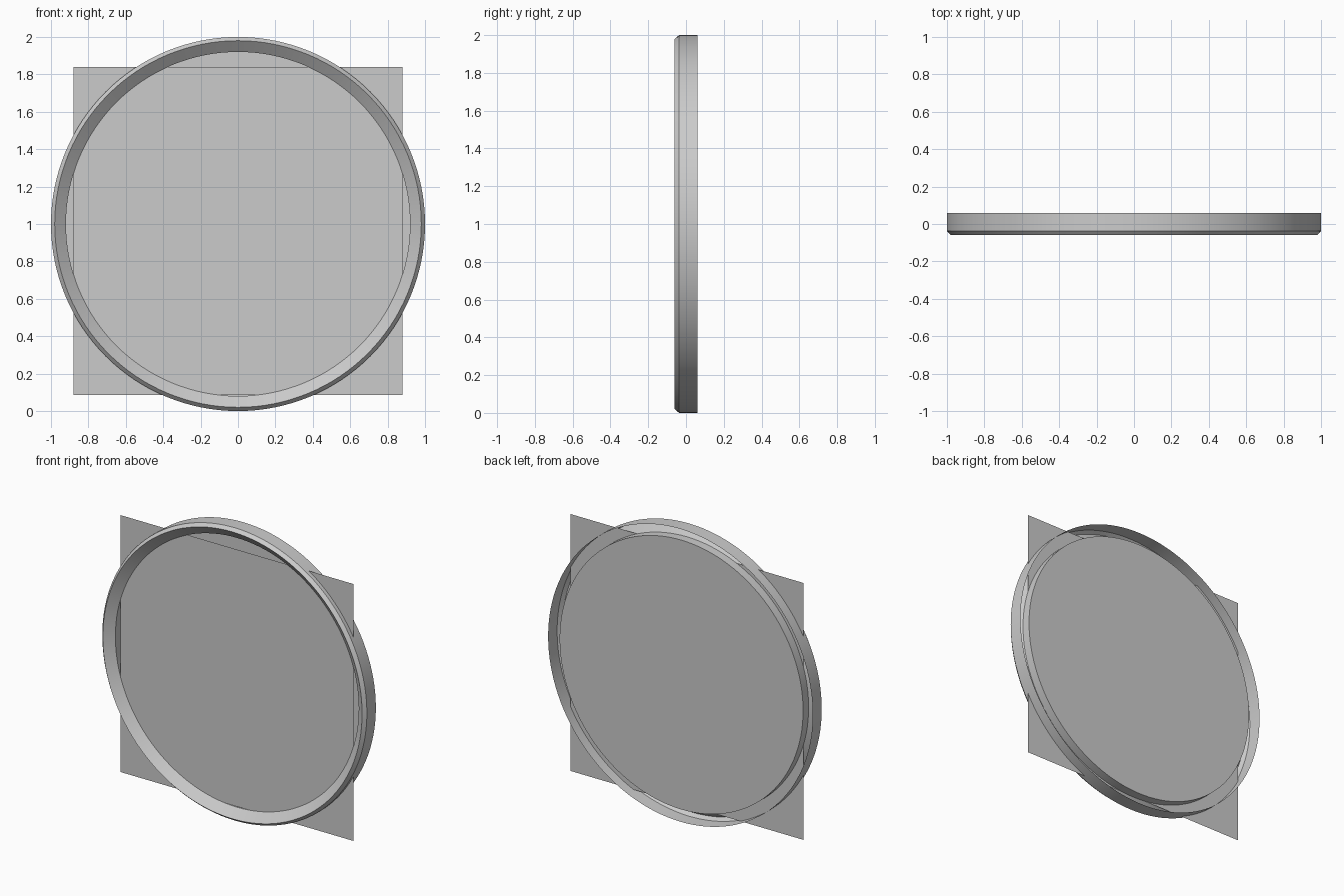
import bpy, bmesh, math

if "Cube" in bpy.data.objects:
    bpy.data.objects.remove(bpy.data.objects["Cube"])

SEGMENTS = 128
CENTRE_Z = 1.0


def new_object(name, bm):
    mesh = bpy.data.meshes.new(name)
    bm.to_mesh(mesh)
    bm.free()
    obj = bpy.data.objects.new(name, mesh)
    bpy.context.collection.objects.link(obj)
    return obj


def lathe(name, profile, cap_last=False):
    """Spin (radius, y) points round the y axis; optionally close the last ring."""
    bm = bmesh.new()
    rings = []
    for r, y in profile:
        rings.append([bm.verts.new((r * math.cos(2 * math.pi * i / SEGMENTS), y,
                                    CENTRE_Z + r * math.sin(2 * math.pi * i / SEGMENTS)))
                      for i in range(SEGMENTS)])
    for a, b in zip(rings, rings[1:]):
        for i in range(SEGMENTS):
            j = (i + 1) % SEGMENTS
            bm.faces.new((a[i], a[j], b[j], b[i]))
    if cap_last:
        bm.faces.new(list(reversed(rings[-1])))
    # Face the front and outside consistently
    for f in bm.faces:
        f.normal_update()
    obj = new_object(name, bm)
    bpy.ops.object.select_all(action='DESELECT')
    obj.select_set(True)
    bpy.context.view_layer.objects.active = obj
    bpy.ops.object.shade_smooth_by_angle(angle=math.radians(20))
    return obj


# Hollow rim: outer wall, chamfer, inward bevel, inner wall and back disc
lathe("round_frame",
      [(1.0, 0.06), (1.0, -0.037), (0.98, -0.06), (0.92, -0.01), (0.92, 0.05)],
      cap_last=True)

# Square face panel whose corners poke out past the rim
bm = bmesh.new()
half, low, high, depth = 0.88, 0.085, 1.84, -0.01
bm.faces.new([bm.verts.new(p) for p in ((-half, depth, low), (half, depth, low),
                                        (half, depth, high), (-half, depth, high))])
new_object("square_panel", bm)
